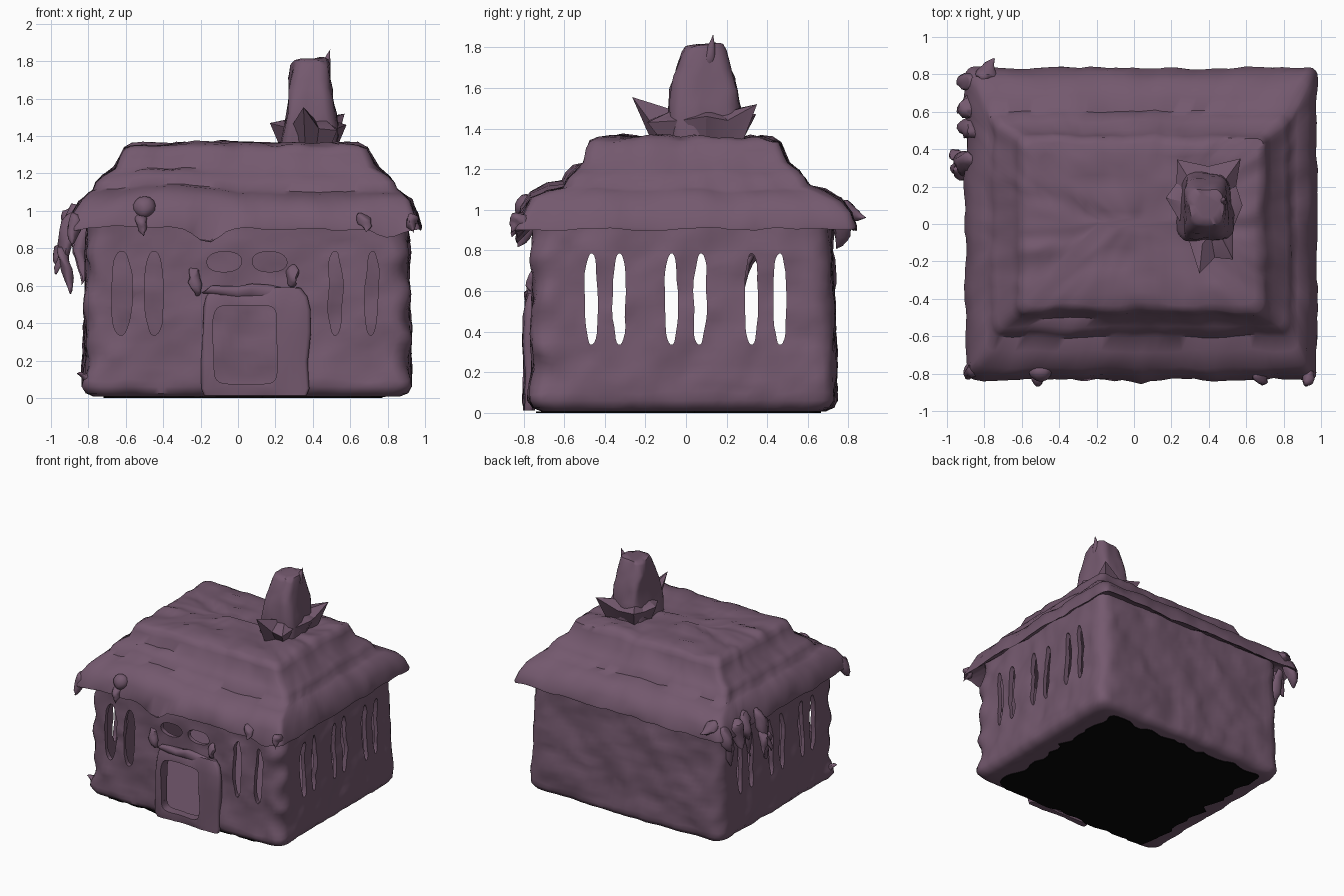
import bpy, bmesh, math
from mathutils import Vector, noise

if "Cube" in bpy.data.objects:
    bpy.data.objects.remove(bpy.data.objects["Cube"])


def material(name, rgb):
    m = bpy.data.materials.new(name)
    m.diffuse_color = (*rgb, 1)
    m.use_nodes = True
    m.node_tree.nodes["Principled BSDF"].inputs["Base Color"].default_value = m.diffuse_color
    return m


PURPLE = material("dusty_purple", (0.175, 0.1, 0.157))
BLACK = material("black", (0.002, 0.002, 0.002))


def smooth(ob, angle=50):
    bpy.ops.object.select_all(action='DESELECT')
    ob.select_set(True)
    bpy.context.view_layer.objects.active = ob
    bpy.ops.object.shade_smooth_by_angle(angle=math.radians(angle))


def finish(name, bm, mat=PURPLE, angle=50):
    bmesh.ops.recalc_face_normals(bm, faces=bm.faces)
    me = bpy.data.meshes.new(name)
    bm.to_mesh(me)
    bm.free()
    me.materials.append(mat)
    ob = bpy.data.objects.new(name, me)
    bpy.context.collection.objects.link(ob)
    smooth(ob, angle)
    return ob


def rounded_rect(x0, x1, y0, y1, z, r, m):
    pts = []
    corners = [(x1 - r, y0 + r, -90), (x1 - r, y1 - r, 0), (x0 + r, y1 - r, 90), (x0 + r, y0 + r, 180)]
    for i, (cx, cy, a0) in enumerate(corners):
        arc = [Vector((cx + r * math.cos(math.radians(a0 + t * 22.5)),
                       cy + r * math.sin(math.radians(a0 + t * 22.5)), z)) for t in range(5)]
        nx, ny, na = corners[(i + 1) % 4]
        end = Vector((nx + r * math.cos(math.radians(na)), ny + r * math.sin(math.radians(na)), z))
        pts += arc + [arc[-1].lerp(end, k / m) for k in range(1, m)]
    return pts


def skin(bm, loops):
    for a, b in zip(loops, loops[1:]):
        for i in range(len(a)):
            j = (i + 1) % len(a)
            bm.faces.new((a[i], a[j], b[j], b[i]))
    bm.faces.new(loops[0][::-1])
    bm.faces.new(loops[-1])


def rough(p, amp, freq):
    return noise.noise_vector(p * freq) * amp + noise.noise_vector(p * freq * 2.7) * amp * 0.45


def loft(name, rings, m=16, amp=0.0, freq=5.0, mat=PURPLE, warp=None):
    """Skin rounded rectangles (x0, x1, y0, y1, z, r), close both ends, roughen."""
    bm = bmesh.new()
    skin(bm, [[bm.verts.new(p) for p in rounded_rect(*ring, m)] for ring in rings])
    for v in bm.verts:
        p = v.co.copy()
        v.co += rough(p, amp, freq)
        if warp:
            v.co += warp(p)
        if p.z < 0.06:
            v.co.z = p.z
    return finish(name, bm, mat)


def opening(bm, u0, z0, w, h, p, axis, lo, hi, n=28):
    """Add a wobbly superellipse prism running along an axis, used for cutting."""
    loops = []
    for d in (lo, hi):
        loop = []
        for i in range(n):
            t = 2 * math.pi * (i + 0.5) / n
            u = u0 + w / 2 * math.copysign(abs(math.cos(t)) ** (2 / p), math.cos(t))
            z = z0 + h / 2 * math.copysign(abs(math.sin(t)) ** (2 / p), math.sin(t))
            u += 0.012 * noise.noise(Vector((u0 * 9, z * 9, 3)))
            loop.append(bm.verts.new((d, u, z) if axis == 'x' else (u, d, z)))
        loops.append(loop)
    skin(bm, loops)


def cut(ob, cutter):
    mod = ob.modifiers.new("cut", 'BOOLEAN')
    mod.operation, mod.solver, mod.object = 'DIFFERENCE', 'EXACT', cutter
    bpy.ops.object.select_all(action='DESELECT')
    bpy.context.view_layer.objects.active = ob
    ob.select_set(True)
    bpy.ops.object.modifier_apply(modifier=mod.name)


def blob(bm, a, b, r, flat=1.0, taper=0.7, amp=0.03):
    """A lumpy drop from a (thick end) to b (thin end)."""
    a, b = Vector(a), Vector(b)
    q = (b - a).to_track_quat('Z', 'Y')
    half = (b - a).length / 2
    for v in bmesh.ops.create_uvsphere(bm, u_segments=14, v_segments=10, radius=1)["verts"]:
        k = r * (1 - taper * (v.co.z + 1) / 2)
        p = (a + b) / 2 + q @ Vector((v.co.x * k, v.co.y * k * flat, v.co.z * half))
        v.co = p + rough(p, amp, 9)


# Walls: a thin rough rounded box, hollowed out
def wall_ring(z, inset, r=0.1):
    i = inset + z * 0.02
    return (-0.825 + i, 0.925 - i, -0.765 + i, 0.735 - i, z, r)


def ragged_corner(p):
    # ripples up the front corners
    c = max(0, 1 - abs(p.y + 0.72) / 0.12) * (1 if p.x > 0.8 or p.x < -0.7 else 0)
    return Vector((math.copysign(1, p.x) * 0.018 * c * math.sin(p.z * 26), -0.01 * c * math.sin(p.z * 19), 0))


levels = [0.06 + 0.036 * i for i in range(28)]
walls = loft("walls", [wall_ring(0.006, 0.16), wall_ring(0.008, 0.06), wall_ring(0.025, 0.02)]
             + [wall_ring(z, 0) for z in levels], 36, 0.021, 5, PURPLE, ragged_corner)
cavity = loft("cavity_cutter", [wall_ring(0.045, 0.04, 0.08)]
              + [wall_ring(z, 0.035, 0.08) for z in levels[1:] + [1.12]], 36, 0.021, 5, PURPLE, ragged_corner)

# Slots through both sides, then front windows and door
bm = bmesh.new()
for pair in (-0.398, 0.0, 0.392):
    for side in (-1, 1):
        opening(bm, pair + side * 0.07, 0.56, 0.064, 0.45, 2.4, 'x', -1.3, 1.3)
for x, w in ((-0.62, 0.11), (-0.45, 0.1), (0.52, 0.075), (0.715, 0.07)):
    opening(bm, x, 0.56, w, 0.45, 2.3, 'y', -1.2, -0.63)
for x in (-0.07, 0.165):
    opening(bm, x, 0.728, 0.185, 0.108, 2.3, 'y', -1.2, -0.63)
opening(bm, 0.04, 0.285, 0.34, 0.42, 7, 'y', -1.2, -0.63)
holes = finish("opening_cutter", bm)

# Lumpy low frame around the door
porch = loft("door_frame", [(-0.19 + i, 0.385 - i, -0.795 + i / 3, -0.745, z, 0.02)
                            for z, i in ((0.012, 0.02), (0.05, 0), (0.2, 0), (0.35, 0), (0.48, 0),
                                         (0.54, 0.015), (0.575, 0.05))], 12, 0.02, 6)
cut(walls, cavity)
for ob in (walls, porch):
    cut(ob, holes)
    smooth(ob)
for ob in (cavity, holes):
    bpy.data.objects.remove(ob)

# Black floor plate under the house, with a ragged outline
loft("floor_plate", [(-0.69, 0.74, -0.72, 0.63, z, 0.05) for z in (0.0, 0.007)], 24, 0.0, 5, BLACK,
     lambda p: Vector((noise.noise(Vector((p.x * 9, p.y * 9, 0))) * 0.06,
                       noise.noise(Vector((p.x * 9, p.y * 9, 7))) * 0.06, 0)))


# Stepped hip roof with a sagging front eave
def sag(p):
    low = max(0, 1 - abs(p.z - 0.92) / 0.09)
    front = 1 if p.y < -0.7 else 0
    d = 0.09 * math.exp(-((p.x + 0.16) / 0.09) ** 2) + 0.05 * math.exp(-((p.x - 0.8) / 0.08) ** 2)
    swell = 0.04 * math.exp(-((p.x + 0.35) / 0.25) ** 2) if p.z < 1.2 and p.y < -0.5 else 0
    ripple = 0.014 * noise.noise(Vector((p.x * 14, 0, 0)))
    top = 0.018 * noise.noise(Vector((p.x * 4, p.y * 11, 2))) if p.z > 1.34 else 0
    return Vector((0, -low * front * ripple, swell * (1 - low) - d * low * front + top))


profile = [(0.74, 0.50, 0.975), (0.85, 0.72, 0.97), (0.94, 0.835, 0.905), (0.94, 0.835, 0.92),
           (0.915, 0.805, 0.99), (0.885, 0.765, 1.05), (0.835, 0.68, 1.095), (0.81, 0.605, 1.11),
           (0.795, 0.58, 1.15), (0.765, 0.545, 1.185), (0.7, 0.5, 1.23), (0.667, 0.478, 1.3),
           (0.648, 0.462, 1.335), (0.61, 0.428, 1.353)]
profile += [(0.61 - 0.4 * k, 0.428 - 0.4 * k, 1.356) for k in (0.15, 0.3, 0.45, 0.6, 0.75, 0.9, 1.0)]
loft("roof", [(0.04 - a, 0.04 + a, -b, b, z, min(0.045, b * 0.8)) for a, b, z in profile],
     38, 0.019, 5, PURPLE, sag)

# Flat round boss on the front of the roof
bm = bmesh.new()
blob(bm, (-0.5, -0.74, 1.02), (-0.5, -0.84, 1.015), 0.062, 1, 0.1, 0.008)
finish("roof_boss", bm)

# Chimney with a horn
cx, cy = 0.385, 0.09
loft("chimney", [(cx - a, cx + a, cy - b, cy + b, z, 0.05) for z, a, b in (
    (1.32, 0.15, 0.165), (1.45, 0.14, 0.175), (1.52, 0.125, 0.17), (1.6, 0.118, 0.155), (1.65, 0.113, 0.14),
    (1.7, 0.108, 0.125), (1.78, 0.1, 0.11), (1.805, 0.09, 0.095), (1.81, 0.06, 0.06))], 6, 0.024, 6)
bm = bmesh.new()
blob(bm, (0.45, 0.11, 1.7), (0.492, 0.135, 1.865), 0.05, 1, 0.98, 0.005)
finish("chimney_horn", bm)

# Pointed cup flaring around the chimney foot
tips = [Vector(p) for p in ((0.58, 0.1, 1.46), (0.57, 0.35, 1.52), (0.23, 0.345, 1.47),
                            (0.17, 0.14, 1.47), (0.35, -0.265, 1.555), (0.53, -0.19, 1.43))]
star = []
for p, q in zip(tips, tips[1:] + tips[:1]):
    mid = (p + q) / 2
    star += [p, Vector((cx + (mid.x - cx) * 0.85, cy + (mid.y - cy) * 0.85, 1.44))]
bm = bmesh.new()
skin(bm, [[bm.verts.new((cx + (p.x - cx) * s, cy + (p.y - cy) * s, z or p.z)) for p in star]
          for s, z in ((0.72, 1.33), (1, 0), (0.55, 1.49))])
finish("chimney_cup", bm, PURPLE, 30)

# Ragged tatters hanging from the left eave
bm = bmesh.new()
blob(bm, (-0.87, 0.34, 1.0), (-0.97, 0.3, 0.66), 0.09, 0.6)
blob(bm, (-0.96, 0.3, 0.82), (-0.88, 0.25, 0.55), 0.055, 0.7)
blob(bm, (-0.93, 0.36, 0.85), (-0.99, 0.39, 0.67), 0.05, 0.7)
blob(bm, (-0.8, 0.76, 1.02), (-0.76, 0.88, 0.95), 0.07)
for y in (0.5, 0.62, 0.76):
    blob(bm, (-0.85, y, 1.02), (-0.93, y, 0.8), 0.08)
for y in (0.42, 0.68):
    blob(bm, (-0.85, y, 0.95), (-0.835, y - 0.06, 0.62), 0.05, 0.6)
blob(bm, (-0.86, -0.76, 0.98), (-0.9, -0.82, 0.82), 0.06)
finish("left_tatters", bm)

# Small drips on the front eave, and lumps over the door and at the left foot
bm = bmesh.new()
for x in (-0.5, 0.68, 0.93):
    blob(bm, (x - 0.01, -0.79, 0.98), (x, -0.87, 0.88), 0.055, 1, 0.9)
blob(bm, (0.36, -0.74, 0.55), (-0.2, -0.77, 0.57), 0.045, 0.9, 0.3)
blob(bm, (-0.24, -0.75, 0.72), (-0.22, -0.76, 0.55), 0.04, 0.9, 0.3)
blob(bm, (0.3, -0.75, 0.7), (0.28, -0.76, 0.58), 0.04, 0.9, 0.3)
blob(bm, (-0.74, -0.68, 0.09), (-0.87, -0.7, 0.14), 0.05)
finish("front_lumps", bm)
